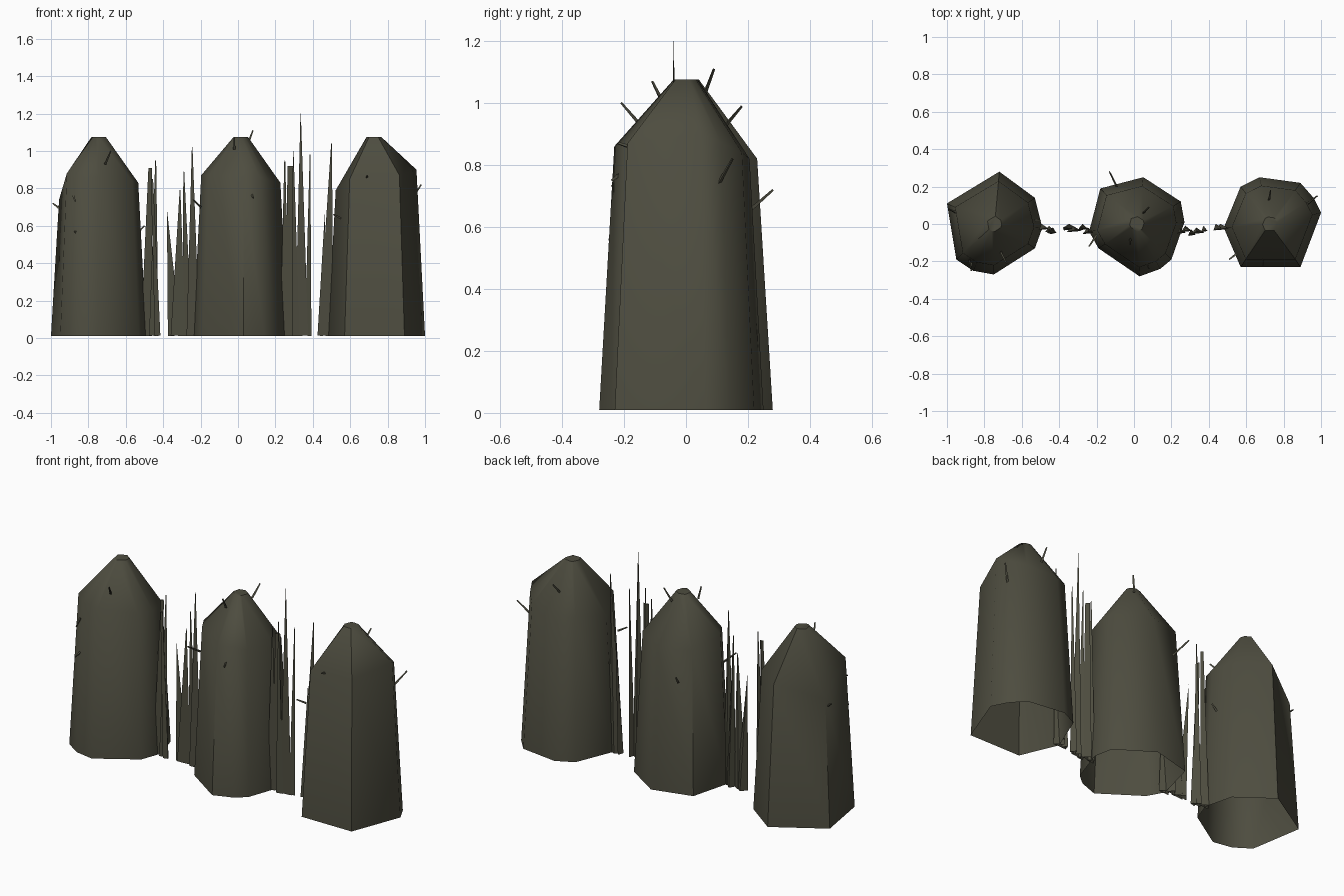
import bpy
import bmesh
import math
from mathutils import Vector

cube = bpy.data.objects.get("Cube")
if cube:
    bpy.data.objects.remove(cube, do_unlink=True)

stone = bpy.data.materials.new("dark olive stone")
stone.use_nodes = True
COLOUR = (0.075, 0.073, 0.05, 1)
stone.diffuse_color = COLOUR
bsdf = stone.node_tree.nodes["Principled BSDF"]
bsdf.inputs["Base Color"].default_value = COLOUR
bsdf.inputs["Roughness"].default_value = 0.9


def finish(bm, name, smooth=None):
    bmesh.ops.recalc_face_normals(bm, faces=bm.faces)
    mesh = bpy.data.meshes.new(name)
    bm.to_mesh(mesh)
    bm.free()
    mesh.materials.append(stone)
    obj = bpy.data.objects.new(name, mesh)
    bpy.context.collection.objects.link(obj)
    if smooth:
        bpy.ops.object.select_all(action="DESELECT")
        obj.select_set(True)
        bpy.context.view_layer.objects.active = obj
        bpy.ops.object.shade_smooth_by_angle(angle=math.radians(smooth))


def column(name, centre, peak, outline, shoulders):
    """Tapering faceted shaft, open below, with a pointed crown."""
    bm = bmesh.new()
    rings = [[], [], []]
    for (x, y), h in zip(outline, shoulders):
        dx, dy = x - centre[0], y - centre[1]
        rings[0].append(bm.verts.new((x, y, 0.01)))
        rings[1].append(bm.verts.new((centre[0] + dx * 0.83, centre[1] + dy * 0.82, h)))
        rings[2].append(bm.verts.new((peak[0] + dx * 0.15, peak[1] + dy * 0.15, 1.075)))
    n = len(outline)
    for low, high in zip(rings, rings[1:]):
        for i in range(n):
            j = (i + 1) % n
            bm.faces.new((low[i], low[j], high[j], high[i]))
    bm.faces.new(rings[2])
    finish(bm, name, 50)


def spike(bm, base, tip, width, depth, end=0.1):
    """Three-sided sliver from base to tip."""
    base, tip = Vector(base), Vector(tip)
    axis = (tip - base).normalized()
    side = axis.cross(Vector((0, 1, 0))).normalized()
    front = axis.cross(side)
    low, high = [], []
    for a, b in ((-0.5, 0.2), (0.5, 0.4), (0.1, -0.6)):
        offset = side * a * width + front * b * depth
        low.append(bm.verts.new(base + offset))
        high.append(bm.verts.new(tip + offset * end))
    for i in range(3):
        j = (i + 1) % 3
        bm.faces.new((low[i], low[j], high[j], high[i]))
    bm.faces.new(high)


# Three columns
column("right_column", (-0.745, 0), (-0.745, 0),
       [(-1, .11), (-.72, .28), (-.53, .14), (-.49, -.02),
        (-.53, -.13), (-.75, -.27), (-.86, -.25), (-.95, -.19)],
       [.74, .82, .82, .83, .84, .86, .86, .88])
column("middle_column", (0.015, -0.01), (0.015, 0),
       [(-.18, .19), (.05, .25), (.25, .12), (.27, .01), (.2, -.19),
        (.14, -.24), (.03, -.28), (-.19, -.13), (-.24, -.04)],
       [.83, .82, .83, .83, .84, .86, .86, .87, .87])
column("left_column", (0.73, 0), (0.725, 0),
       [(.48, -.02), (.57, .2), (.67, .25), (.89, .22),
        (.96, .14), (1, .06), (.89, -.23), (.57, -.23)],
       [.79, .83, .82, .84, .87, .9, .87, .85])

# Tall slivers in the gaps: base x, tip x, y, height, width, blunt end
slivers = [
    (-.49, -.47, -.02, .91, .06, .3), (-.45, -.44, -.03, .95, .05, .1),
    (-.43, -.46, -.04, .85, .03, .4),
    (-.34, -.38, -.02, .69, .07, .0), (-.32, -.31, -.03, .79, .08, .05),
    (-.27, -.29, -.02, .89, .05, .1), (-.24, -.245, -.04, 1.02, .07, .05),
    (.25, .25, -.04, .95, .05, .1), (.28, .28, -.03, .92, .06, .5),
    (.31, .295, -.05, 1.0, .04, .1), (.34, .335, -.04, 1.2, .07, .03),
    (.375, .385, -.03, .98, .035, .1),
    (.44, .465, -.02, .66, .03, .1), (.47, .5, -.02, 1.04, .08, .05),
]
bm = bmesh.new()
for x, tip_x, y, height, width, end in slivers:
    spike(bm, (x, y, 0.012), (tip_x, y, height), width, 0.035, end)
finish(bm, "gap_slivers")

# Small thorns on the columns
thorns = [
    ((-.71, -.15, .93), (-.68, -.21, 1.0)), ((-.88, -.19, .76), (-.87, -.24, .73)),
    ((-.87, -.2, .57), (-.87, -.25, .56)), ((-.95, .06, .69), (-.99, .08, .72)),
    ((-.54, .02, .56), (-.5, .02, .6)), ((-.02, -.08, 1.01), (-.02, -.11, 1.07)),
    ((.05, .06, 1.03), (.08, .09, 1.11)), ((.07, -.2, .78), (.08, -.24, .75)),
    ((-.2, -.06, .7), (-.24, -.12, .74)), ((-.09, .2, .65), (-.13, .28, .72)),
    ((.72, .12, .92), (.73, .18, .99)), ((.92, .1, .73), (.98, .15, .82)),
    ((.69, -.19, .86), (.69, -.22, .87)), ((.55, -.16, .64), (.51, -.19, .66)),
]
bm = bmesh.new()
for base, tip in thorns:
    spike(bm, base, tip, 0.012, 0.012, 0.6)
finish(bm, "thorns")
